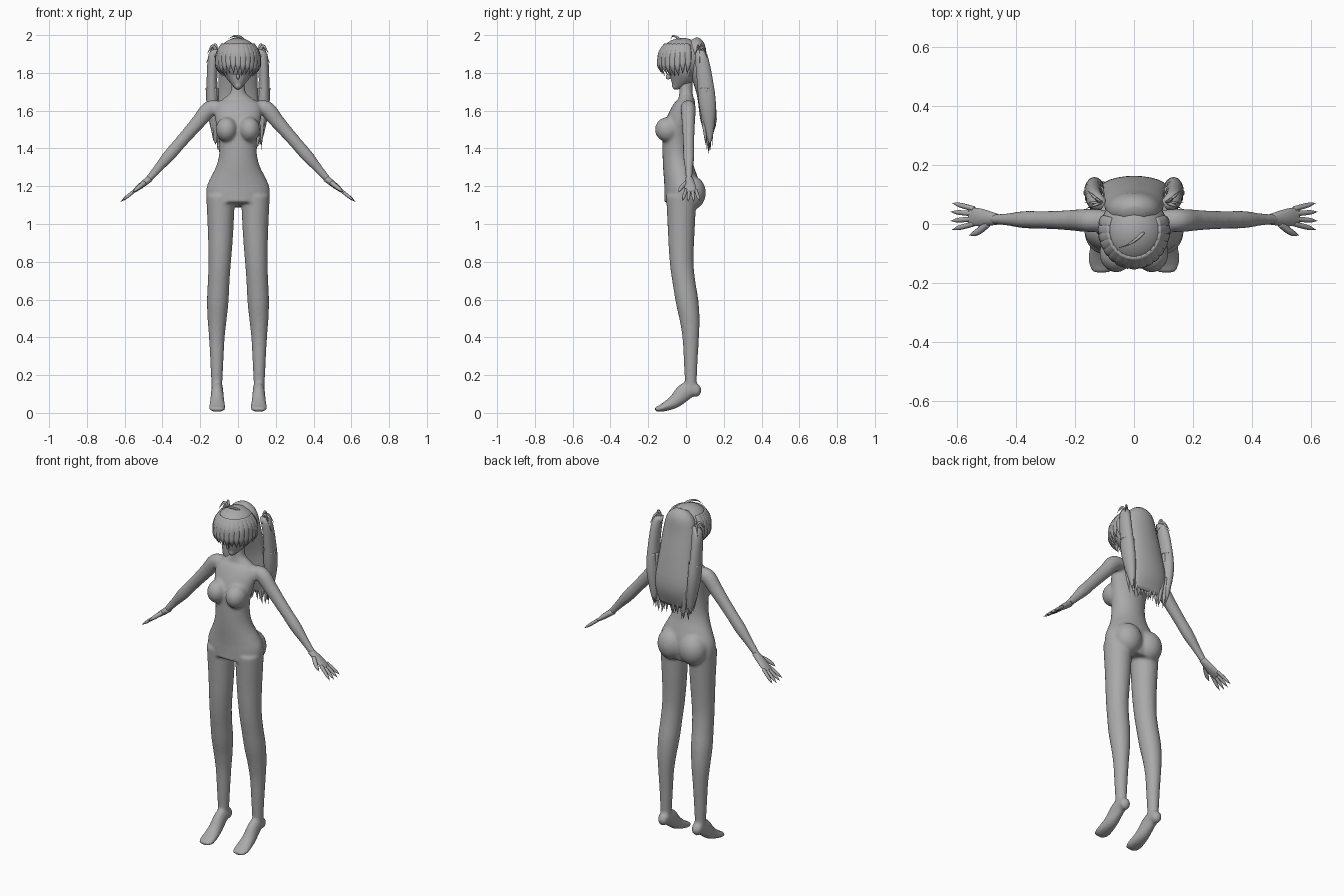
import bpy, bmesh, random
from math import sin, cos, pi, exp, radians, sqrt
from mathutils import Vector, Matrix

random.seed(4)
if "Cube" in bpy.data.objects:
    bpy.data.objects.remove(bpy.data.objects["Cube"])

grey = bpy.data.materials.new("plain_grey")
grey.use_nodes = True
colour = (.4, .4, .4, 1)
grey.diffuse_color = colour
grey.node_tree.nodes["Principled BSDF"].inputs["Base Color"].default_value = colour

SIDES = {"left": 1, "right": -1}
Y_AXIS = Vector((0, 1, 0))


def finish(name, bm):
    """Turn a bmesh into a smooth shaded object."""
    bmesh.ops.recalc_face_normals(bm, faces=bm.faces)
    mesh = bpy.data.meshes.new(name)
    bm.to_mesh(mesh)
    bm.free()
    mesh.materials.append(grey)
    for face in mesh.polygons:
        face.use_smooth = True
    obj = bpy.data.objects.new(name, mesh)
    bpy.context.collection.objects.link(obj)
    return obj


def bump(value, centre, spread):
    return exp(-((value - centre) / spread) ** 2)


def ramp(value, start, end):
    t = min(max((value - start) / (end - start), 0), 1)
    return t * t * (3 - 2 * t)


def steps(start, end, count):
    return [start + (end - start) * i / (count - 1) for i in range(count)]


def spline(rows, divisions=4):
    """Catmull-Rom interpolation through rows of numbers."""
    result = []
    last = len(rows) - 1
    for i in range(last):
        before, start = rows[max(i - 1, 0)], rows[i]
        end, after = rows[i + 1], rows[min(i + 2, last)]
        for step in range(divisions):
            t = step / divisions
            result.append([b + t / 2 * (c - a + t * (2 * a - 5 * b + 4 * c - d + t * (3 * (b - c) + d - a)))
                           for a, b, c, d in zip(before, start, end, after)])
    result.append(list(rows[last]))
    return result


def loft(bm, rows, side=1, ref=Y_AXIS, sides=24):
    """Elliptic tube; each row is x, y, z, half size across ref, half size along ref."""
    rows = spline(rows)
    last = len(rows) - 1
    centres = [Vector((x * side, y, z)) for x, y, z, wide, deep in rows]
    rings = []
    for i, (x, y, z, wide, deep) in enumerate(rows):
        tangent = (centres[min(i + 1, last)] - centres[max(i - 1, 0)]).normalized()
        along = Vector(ref)
        along = (along - tangent * along.dot(tangent)).normalized()
        across = along.cross(tangent) * max(wide, .001)
        along *= max(deep, .001)
        ring = []
        for k in range(sides):
            turn = k * 2 * pi / sides
            ring.append(bm.verts.new(centres[i] + across * cos(turn) + along * sin(turn)))
        rings.append(ring)
    for low, high in zip(rings, rings[1:]):
        for k in range(sides):
            n = (k + 1) % sides
            bm.faces.new((low[k], low[n], high[n], high[k]))
    bm.faces.new(rings[0])
    bm.faces.new(rings[-1])


def strand(bm, points, width, side=1, ref=Y_AXIS, flat=1, power=2):
    """Tube that tapers to a point at its far end."""
    last = len(points) - 1
    rows = []
    for i, point in enumerate(points):
        size = width * (1 - (i / last) ** power)
        rows.append((*point, size, size * flat))
    loft(bm, rows, side, ref, sides=10)


def ellipsoid(bm, centre, radii):
    matrix = Matrix.Translation(centre) @ Matrix.Diagonal((*radii, 1))
    return bmesh.ops.create_uvsphere(bm, u_segments=32, v_segments=20, radius=1, matrix=matrix)["verts"]


# Torso: hips and chest swell out from the waist, then shoulders and neck
torso = []
for z in steps(1.1, 1.6, 11):
    hips, shoulders = bump(z, 1.17, .12), bump(z, 1.65, .1)
    torso.append((0, .03 * hips + .04 * shoulders - .05, z,
                  .095 + .075 * hips + .03 * bump(z, 1.6, .12),
                  .075 + .02 * hips - .02 * shoulders))
torso += [(0, 0, 1.64, .11, .05), (0, 0, 1.67, .07, .04), (0, 0, 1.7, .04, .035), (0, 0, 1.77, .034, .034)]

# Legs: steady taper with a calf swell, the thigh set forward and inward
leg = []
for z in steps(.12, 1.15, 12):
    size = .023 + .05 * z + .008 * bump(z, .57, .12)
    leg.append((.112 - .02 * ramp(z, .4, 1), .025 - .05 * ramp(z, .4, .85), z, size * .95, size))

foot = [(.11, .06, .13, .03, .03), (.11, 0, .115, .047, .032), (.11, -.06, .06, .036, .038),
        (.11, -.13, .025, .02, .044), (.11, -.166, .02, .01, .03)]

# Arms: straight line from shoulder to wrist with a forearm swell
shoulder, wrist = Vector((.15, .012, 1.61)), Vector((.48, .016, 1.23))
arm = [(.09, .012, 1.62, .03, .035)]
for t in steps(0, 1, 7):
    size = .043 - .025 * t + .006 * bump(t, .65, .15)
    arm.append((*shoulder.lerp(wrist, t), size, size * .92))

# Body: overlapping volumes fused by a remesh
bm = bmesh.new()
loft(bm, torso)
for side in SIDES.values():
    loft(bm, leg, side)
    loft(bm, foot, side, ref=(1, 0, 0))
    loft(bm, arm, side)
    ellipsoid(bm, (side * .11, .052, .12), (.03, .03, .035))
    ellipsoid(bm, (side * .06, -.097, 1.5), (.057, .067, .066))
    ellipsoid(bm, (side * .07, .03, 1.165), (.08, .075, .09))
body = finish("body", bm)
fuse = body.modifiers.new("fuse", "REMESH")
fuse.mode = "VOXEL"
fuse.voxel_size = .008
fuse.use_smooth_shade = True
soften = body.modifiers.new("soften", "SMOOTH")
soften.iterations = 7

# Hands: flat palm, four fanned fingers and a thumb
reach = Vector((.78, 0, -.62))
for label, side in SIDES.items():
    bm = bmesh.new()
    loft(bm, [(*(wrist - reach * .02), .018, .019), (*(wrist + reach * .05 + Y_AXIS * .006), .015, .03),
              (*(wrist + reach * .1 + Y_AXIS * .01), .007, .03)], side)
    for i in range(4):
        offset = i - 1.5
        base = wrist + reach * .08 + Y_AXIS * (.01 + .017 * offset)
        aim = reach + Y_AXIS * .14 * offset
        length = .105 - .008 * abs(offset)
        strand(bm, [base + aim * length * t for t in steps(0, 1, 5)], .009, side, power=5)
    strand(bm, [wrist + reach * t - Y_AXIS * sin(t * 14) * .055 for t in steps(.02, .1, 5)], .012, side, power=4)
    finish(label + "_hand", bm)

# Head: skull, pointed jaw and a small nose, otherwise blank
bm = bmesh.new()
ellipsoid(bm, (0, -.02, 1.86), (.087, .093, .1))
loft(bm, [(0, -.07, 1.722, .01, .01), (0, -.05, 1.74, .03, .035),
          (0, -.02, 1.8, .077, .083), (0, -.02, 1.86, .085, .09)])
ellipsoid(bm, (0, -.094, 1.78), (.008, .013, .015))
finish("head", bm)

# Hair cap, left open over the face
cap_centre, cap_size = Vector((0, -.02, 1.87)), Vector((.114, .125, .115))
bm = bmesh.new()
verts = ellipsoid(bm, cap_centre, cap_size)
opening = [v for v in verts if v.co.z < 1.84 and v.co.y < 0]
bmesh.ops.delete(bm, geom=opening, context="VERTS")
finish("hair_cap", bm)


def cap_point(angle, z, lift):
    spread = lift * sqrt(1 - ((z - cap_centre.z) / cap_size.z) ** 2)
    return Vector((sin(angle) * cap_size.x * spread, cap_centre.y - cos(angle) * cap_size.y * spread, z))


# Fringe: overlapping tapered locks around the forehead and temples
bm = bmesh.new()
for degrees in range(-104, 105, 13):
    angle = radians(degrees)
    tip = random.uniform(1.78, 1.8)
    locks = [cap_point(angle, z, 1 + .12 * ramp(z, 1.88, tip)) for z in steps(1.95, tip, 5)]
    strand(bm, locks, .021, ref=(sin(angle), -cos(angle), 0), flat=.4, power=3)
finish("fringe", bm)

# Stray tuft on the crown
bm = bmesh.new()
strand(bm, [(.03, -.03, 1.975), (.01, -.05, 1.99), (-.02, -.07, 1.995), (-.05, -.08, 1.98)], .008, flat=.7)
finish("crown_tuft", bm)

# Long back hair ending in loose strands
bm = bmesh.new()
loft(bm, [(0, .03, 1.975, .035, .03), (0, .045, 1.94, .08, .055), (0, .06, 1.85, .1, .055),
          (0, .1, 1.7, .104, .045), (0, .12, 1.55, .115, .043), (0, .12, 1.44, .08, .008)])
for x in steps(-.11, .11, 17):
    depth = random.uniform(.1, .145)
    sway = random.uniform(-.02, .02)
    end = random.uniform(1.37, 1.42)
    strand(bm, [(x + sway * t * t, depth + (.12 - depth) * t, 1.56 + (end - 1.56) * t)
                for t in steps(0, 1, 5)], .014, flat=.7, power=3)
finish("back_hair", bm)

# Side tails with loose strands, and short flyaway locks at the root
tail = [(.105, .065, 1.9, .02, .02), (.13, .08, 1.89, .027, .033), (.138, .1, 1.76, .028, .042),
        (.134, .115, 1.62, .032, .044), (.12, .125, 1.48, .018, .02), (.12, .125, 1.42, 0, 0)]
for label, side in SIDES.items():
    bm = bmesh.new()
    loft(bm, tail, side)
    for turn in steps(0, 2 * pi, 10)[1:]:
        spread = Vector((cos(turn) * .025, sin(turn) * .032, 0))
        top, tip = Vector((.136, .105, 1.72)), Vector((.12, .125, random.uniform(1.39, 1.5)))
        strand(bm, [top.lerp(tip, t) + spread * (1 - t / 2) for t in steps(0, 1, 5)], .011, side, power=4)
    finish(label + "_tail", bm)

    bm = bmesh.new()
    for out, rise, shift in ((.05, .02, -.02), (.045, 0, .04), (.02, .035, .02), (.055, -.03, 0)):
        root = Vector((.112, .072, 1.905))
        strand(bm, [root + Vector((out * t, shift * t, rise * t + .03 * sin(t * 4)))
                    for t in steps(0, 1, 5)], .009, side, flat=.6)
    finish(label + "_tail_flyaways", bm)
